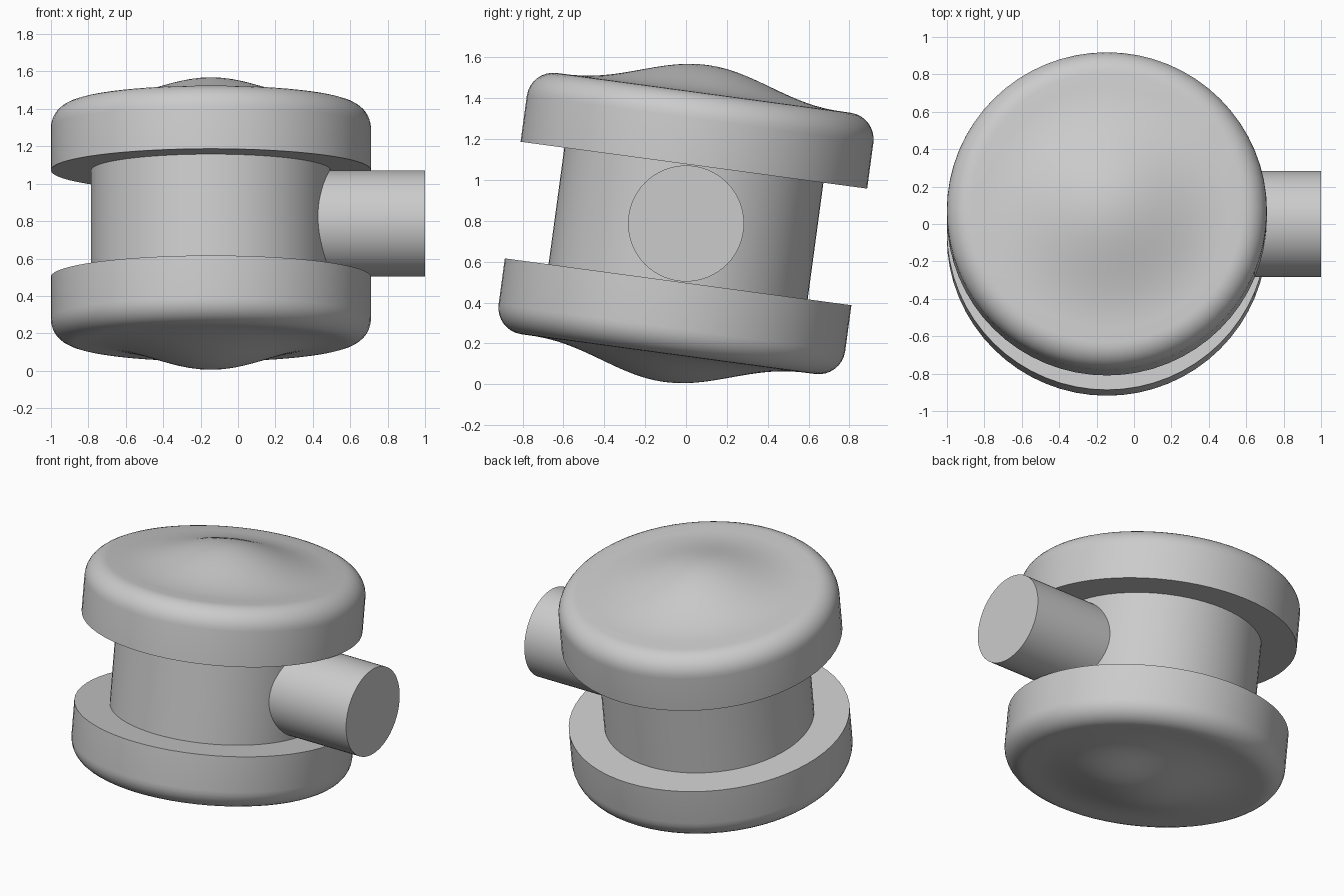
import bpy, math
from mathutils import Matrix

cube = bpy.data.objects.get("Cube")
if cube:
    bpy.data.objects.remove(cube, do_unlink=True)

grey = bpy.data.materials.new("plain_grey")
grey.use_nodes = True
COLOUR = (0.6, 0.6, 0.6, 1)
grey.diffuse_color = COLOUR
grey.node_tree.nodes["Principled BSDF"].inputs["Base Color"].default_value = COLOUR


def lathe(name, profile, matrix, sides=64):
    """Revolve (radius, height) points around z; zero radius becomes a pole."""
    verts, rings, faces = [], [], []
    for r, h in profile:
        n = sides if r > 0 else 1
        rings.append([len(verts) + i for i in range(n)])
        for i in range(n):
            a = math.tau * i / sides
            verts.append((r * math.cos(a), r * math.sin(a), h))
    for low, high in zip(rings, rings[1:]):
        for i in range(sides):
            j = (i + 1) % sides
            quad = [low[i % len(low)], low[j % len(low)],
                    high[j % len(high)], high[i % len(high)]]
            faces.append(list(dict.fromkeys(quad)))
    mesh = bpy.data.meshes.new(name)
    mesh.from_pydata(verts, [], faces)
    mesh.materials.append(grey)
    obj = bpy.data.objects.new(name, mesh)
    bpy.context.collection.objects.link(obj)
    obj.matrix_world = matrix
    bpy.ops.object.select_all(action='DESELECT')
    obj.select_set(True)
    bpy.context.view_layer.objects.active = obj
    bpy.ops.object.shade_smooth_by_angle(angle=math.radians(35))
    return obj


# Shared tilted frame of the spool
centre = Matrix.Translation((-0.145, 0, 0.787))
tilt = centre @ Matrix.Rotation(math.radians(-7.7), 4, 'X')
FLANGE, CORE, GAP = 0.856, 0.64, 0.288

# Flange: flat inner face, straight wall, rounded shoulder, bell-shaped crown
cap = [(CORE, GAP), (FLANGE, GAP)]
BEVEL, RIM = 0.13, 0.645
for k in range(9):
    a = math.pi / 2 * k / 8
    cap.append((FLANGE - BEVEL + BEVEL * math.cos(a),
                RIM - BEVEL + BEVEL * math.sin(a)))
for k in range(1, 15):
    r = 0.7 * (1 - k / 14)
    cap.append((r, RIM + 0.138 * (0.5 + 0.5 * math.cos(math.pi * r / 0.7)) ** 1.15))

lathe("upper_flange", cap, tilt)
lathe("lower_flange", cap, tilt @ Matrix.Rotation(math.pi, 4, 'X'))
lathe("core_column", [(CORE, -GAP), (CORE, GAP)], tilt)

# Horizontal side pipe, closed at its outer end
pipe_frame = Matrix.Translation((0, 0, 0.787)) @ Matrix.Rotation(math.pi / 2, 4, 'Y')
lathe("side_pipe", [(0.284, 0.35), (0.284, 1.0), (0, 1.0)], pipe_frame)
